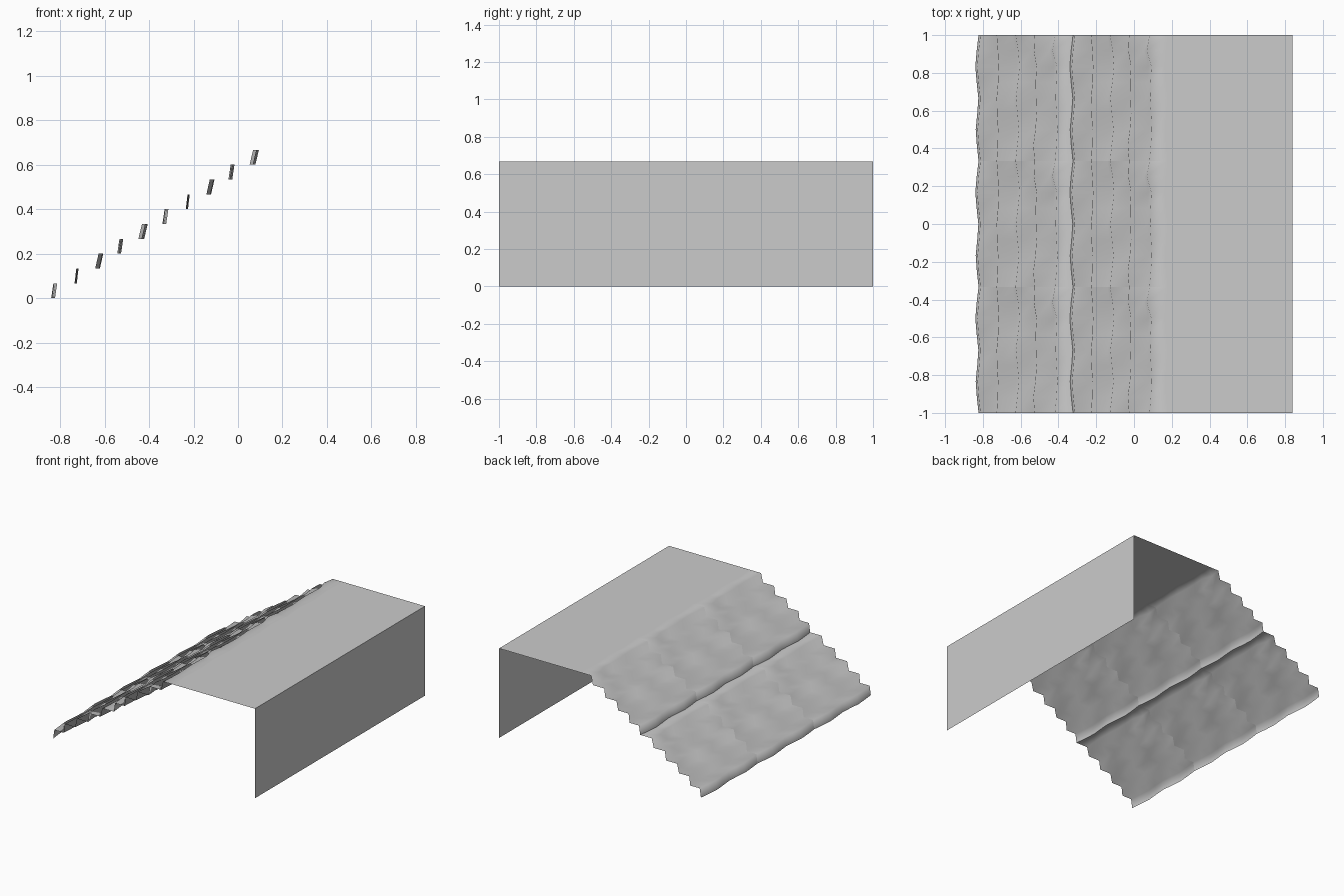
import bpy
import bmesh

if "Cube" in bpy.data.objects:
    bpy.data.objects.remove(bpy.data.objects["Cube"], do_unlink=True)

grey = bpy.data.materials.new("plain grey")
grey.use_nodes = True
colour = (0.6, 0.6, 0.6, 1)
grey.diffuse_color = colour
grey.node_tree.nodes["Principled BSDF"].inputs["Base Color"].default_value = colour

RISE = 1 / 15          # height of one step
RUN = 0.1              # depth of one step
WIDTH = 2 / 3          # width of one stair tile
START = -0.83          # mean foot of the lowest riser
STEPS = 5              # steps in one tile
TOP = 2 * STEPS * RISE
EDGE = 0.84

# Wobble of each riser foot along the tile, in thousandths
WOBBLE = [
    (7, -2, -8, 0, 6, -3, -10, -3, 7),
    (-5, 0, 2, -3, -5, 2, 5, 1, -5),
    (-12, -3, 6, -2, -10, 0, 9, 2, -12),
    (-6, -13, -2, 4, 1, -1, 4, -10, -6),
    (-4, 3, 8, 4, -1, 2, 6, -18, -4),
]
LEANS = [0.01, 0.008, 0.015, 0.01, 0.016]
SEGMENTS = len(WOBBLE[0]) - 1


def foot_row(step, z, lean=0.0):
    """One wavy line of points across the tile."""
    wave = WOBBLE[step % STEPS]
    return [(START + RUN * step + w / 1000 + lean, -1 + WIDTH * i / SEGMENTS, z)
            for i, w in enumerate(wave)]


def straight_row(x, z):
    return [(x, -1 + WIDTH * i / SEGMENTS, z) for i in range(SEGMENTS + 1)]


def sheet(name, rows, smooth=False):
    """Skin neighbouring rows of points into an open surface."""
    bm = bmesh.new()
    grid = [[bm.verts.new(p) for p in row] for row in rows]
    for a, b in zip(grid, grid[1:]):
        for i in range(len(a) - 1):
            face = bm.faces.new((a[i], b[i], b[i + 1], a[i + 1]))
            face.smooth = smooth
    mesh = bpy.data.meshes.new(name)
    bm.to_mesh(mesh)
    bm.free()
    mesh.materials.append(grey)
    obj = bpy.data.objects.new(name, mesh)
    bpy.context.collection.objects.link(obj)
    return obj


def repeat(obj, name, count, offset):
    mod = obj.modifiers.new(name, "ARRAY")
    mod.count = count
    mod.use_relative_offset = False
    mod.use_constant_offset = True
    mod.constant_offset_displace = offset


# Stair tile: worn leaning risers and level treads
rows = []
for k in range(STEPS):
    rows.append(foot_row(k, RISE * k))
    rows.append(foot_row(k, RISE * (k + 1), LEANS[k]))
rows.append(foot_row(STEPS, RISE * STEPS))
stairs = sheet("stairs", rows, smooth=True)
repeat(stairs, "across", 3, (0, WIDTH, 0))
repeat(stairs, "upward", 2, (RUN * STEPS, 0, RISE * STEPS))

# Level landing that meets the last tread
landing = sheet("landing", [foot_row(2 * STEPS, TOP), straight_row(EDGE, TOP)])
repeat(landing, "across", 3, (0, WIDTH, 0))

# Upright wall under the far edge of the landing
sheet("end_wall", [[(EDGE, -1, TOP), (EDGE, 1, TOP)],
                   [(EDGE, -1, 0), (EDGE, 1, 0)]])
